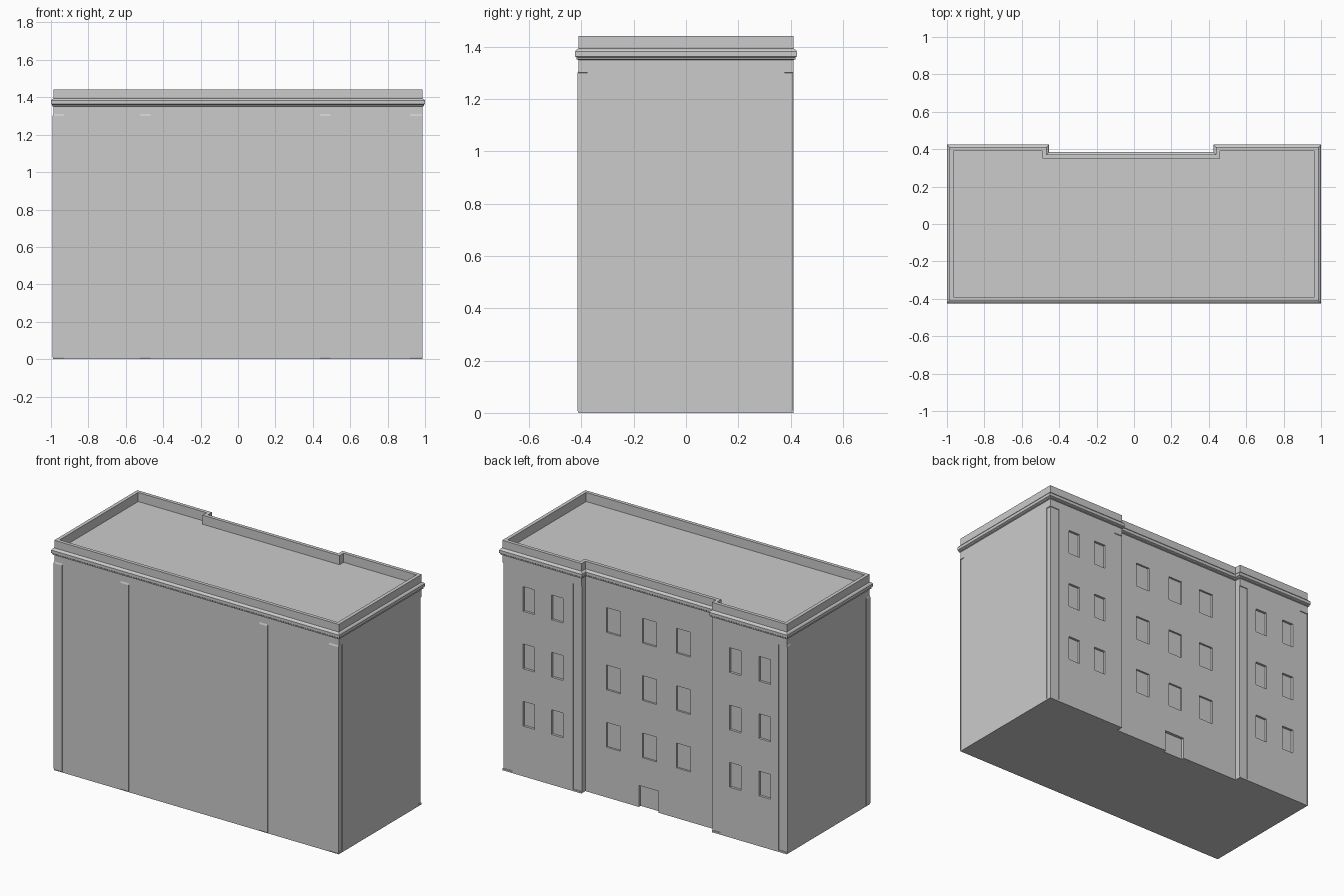
import bpy, bmesh

if "Cube" in bpy.data.objects:
    bpy.data.objects.remove(bpy.data.objects["Cube"])

X, Y = 0.987, 0.411          # half size of the walls
NL, NR, NY = -0.468, 0.438, 0.371   # back notch: left, right, depth line
OUTLINE = [(-X, -Y), (X, -Y), (X, Y), (NR, Y), (NR, NY), (NL, NY), (NL, Y), (-X, Y)]


def offset(d):
    """Outline pushed outwards by d (all edges are axis aligned)."""
    pts, n = [], len(OUTLINE)
    for i, (x, y) in enumerate(OUTLINE):
        p, q = OUTLINE[i - 1], OUTLINE[(i + 1) % n]
        dx = dy = 0
        for a, b in ((p, (x, y)), ((x, y), q)):
            ex, ey = b[0] - a[0], b[1] - a[1]
            if abs(ex) > abs(ey):
                dy = -d if ex > 0 else d
            else:
                dx = d if ey > 0 else -d
        pts.append((x + dx, y + dy))
    return pts


def finish(name, bm):
    me = bpy.data.meshes.new(name)
    bm.to_mesh(me)
    bm.free()
    ob = bpy.data.objects.new(name, me)
    bpy.context.collection.objects.link(ob)
    return ob


def loft(name, profile, caps):
    """Sweep an (offset, z) profile around the outline."""
    bm = bmesh.new()
    rings = [[bm.verts.new((x, y, z)) for x, y in offset(d)] for d, z in profile]
    n = len(OUTLINE)
    for a, b in zip(rings, rings[1:]):
        for i in range(n):
            j = (i + 1) % n
            bm.faces.new((a[i], a[j], b[j], b[i]))
    if caps:
        bm.faces.new(rings[0][::-1])
        bm.faces.new(rings[-1])
    return finish(name, bm)


def box(bm, lo, hi, far_axis=None, slope=0.01):
    """Box between two corners; the low side of far_axis gets sloped ends."""
    vs = bmesh.ops.create_cube(bm, size=1)["verts"]
    for v in vs:
        c = [hi[k] if v.co[k] > 0 else lo[k] for k in range(3)]
        if far_axis is not None and v.co[far_axis] < 0:
            c[2] += -slope if v.co.z > 0 else slope
        v.co = c


def cut(target, cutter):
    cutter.hide_render = True
    mod = target.modifiers.new("cut", 'BOOLEAN')
    mod.operation, mod.solver, mod.object = 'DIFFERENCE', 'EXACT', cutter
    bpy.context.view_layer.objects.active = target
    bpy.ops.object.modifier_apply(modifier=mod.name)
    bpy.data.objects.remove(cutter)


# Walls, parapet and sunken roof in one shell
shell = loft("building_shell", [(0, 0), (0, 1.442), (-0.022, 1.442), (-0.022, 1.385)], True)

# Rounded cornice band
loft("cornice", [(0, 1.350), (0.008, 1.353), (0.008, 1.360), (0.013, 1.364),
                 (0.013, 1.382), (0.008, 1.389), (0, 1.394)], False)

# Shallow corner strips: raised on front and left, sunk on back and right
STRIPS = [(-X, -0.93), (-0.525, NL), (NR, 0.495), (0.92, X)]
ENDS = [(-Y, -0.376), (0.376, Y)]
T, TOP = 0.004, 1.31

bm = bmesh.new()
for a, b in STRIPS:
    box(bm, (a, -Y - T, 0), (b, -Y, TOP), 1)
finish("front_pilasters", bm)

bm = bmesh.new()
for a, b in ENDS:
    box(bm, (-X - T, a, 0), (-X, b, TOP), 0)
finish("left_pilasters", bm)

# Back cutters: sunk strips, windows and door
bm = bmesh.new()
for a, b in STRIPS:
    e = 0.01 if a == -X else 0
    f = 0.01 if b == X else 0
    g = 0.005 if b == NL else 0
    h = 0.005 if a == NR else 0
    box(bm, (a - e - h, Y - T, 0.002), (b + f + g, Y + 0.02, TOP), 1)
for top in (0.47, 0.83, 1.19):
    for x in (-0.834, -0.631, 0.606, 0.802):
        box(bm, (x - 0.04, Y - 0.015, top - 0.155), (x + 0.04, Y + 0.02, top))
    for x in (-0.242, -0.006, 0.243):
        box(bm, (x - 0.049, NY - 0.012, top - 0.155), (x + 0.049, NY + 0.02, top))
box(bm, (-0.07, NY - 0.018, -0.01), (0.068, NY + 0.02, 0.135))
cut(shell, finish("back_cutter", bm))

# Right side cutters
bm = bmesh.new()
for a, b in ENDS:
    box(bm, (X - T, a - 0.02 * (a < 0), 0.002), (X + 0.02, b + 0.02 * (b > 0), TOP), 0)
cut(shell, finish("side_cutter", bm))
